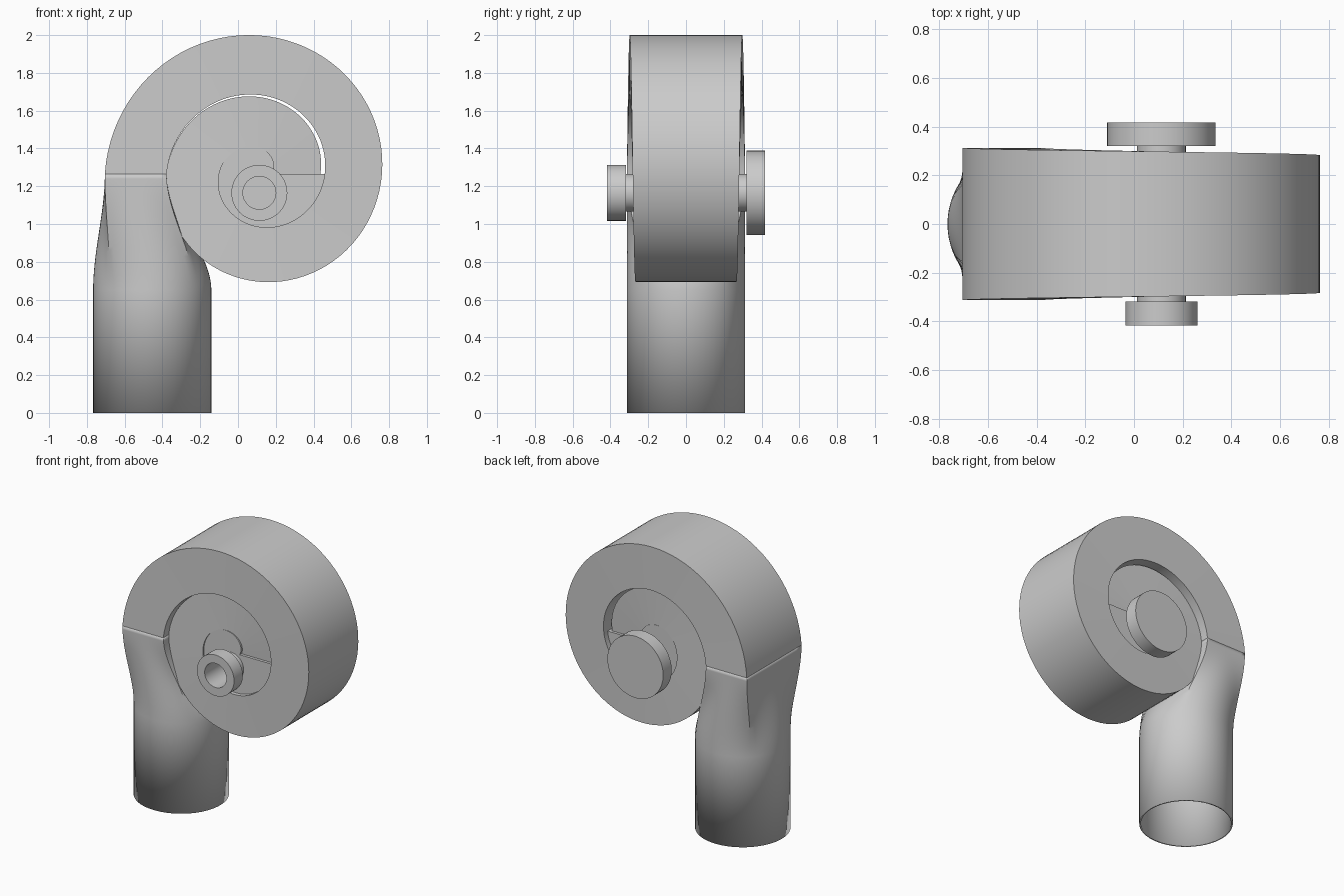
import bpy, bmesh
from math import pi, sin, cos, radians

if "Cube" in bpy.data.objects:
    bpy.data.objects.remove(bpy.data.objects["Cube"])

CX, CZ = 0.11, 1.265          # spiral centre
HX, HZ = 0.113, 1.165         # hub centre


def r_out(q): return 0.815 - 0.0815 * q     # q = quarter turns from the left
def r_in(q): return 0.488 - 0.0695 * q
def half_width(q): return 0.313 - 0.0155 * q


def spiral(r, q):
    a = pi - q * pi / 2
    return CX + r * cos(a), CZ + r * sin(a)


def loft(name, rings, closed=True, caps=()):
    """Skin a list of rings of points; caps lists the ring indices to fill."""
    bm = bmesh.new()
    vs = [[bm.verts.new(p) for p in ring] for ring in rings]
    n = len(vs[0])
    for a, b in zip(vs, vs[1:]):
        for i in range(n):
            j = (i + 1) % n
            bm.faces.new((a[i], a[j], b[j], b[i]))
    for c in caps:
        bm.faces.new(vs[c])
    bmesh.ops.remove_doubles(bm, verts=bm.verts, dist=1e-5)
    bmesh.ops.recalc_face_normals(bm, faces=bm.faces)
    me = bpy.data.meshes.new(name)
    bm.to_mesh(me)
    bm.free()
    ob = bpy.data.objects.new(name, me)
    bpy.context.collection.objects.link(ob)
    smooth(ob)
    return ob


def smooth(ob):
    bpy.ops.object.select_all(action='DESELECT')
    ob.select_set(True)
    bpy.context.view_layer.objects.active = ob
    bpy.ops.object.shade_smooth_by_angle(angle=radians(30))


# Inlet pipe: round at the bottom, easing into the rectangular scroll mouth
N, R, PX = 64, 0.313, -0.454
x0, x1 = CX - r_out(0), CX - r_in(0)
Z0 = 0.65


def inlet_ring(z):
    t = max(0.0, (z - Z0) / (CZ - Z0))
    t = t * t * (3 - 2 * t)
    ring = []
    for i in range(N):
        a = 2 * pi * i / N
        c, s = cos(a), sin(a)
        m = max(abs(c), abs(s))
        rx = (x0 + x1) / 2 + (x1 - x0) / 2 * c / m
        ry = half_width(0) * s / m
        ring.append(((1 - t) * (PX + R * c) + t * rx, (1 - t) * R * s + t * ry, z))
    return ring


levels = [0] + [Z0 + (CZ - Z0) * i / 24 for i in range(25)]
inlet = loft("inlet_pipe", [inlet_ring(z) for z in levels])
wall = inlet.modifiers.new("wall", 'SOLIDIFY')
wall.thickness = 0.012
wall.offset = -1

# Scroll duct: tapering rectangular section wound one and a half turns
rings = []
STEPS = 132
for i in range(STEPS + 1):
    q = 6 * i / STEPS
    w = half_width(q)
    (ox, oz), (ix, iz) = spiral(r_out(q), q), spiral(r_in(q), q)
    rings.append([(ox, -w, oz), (ox, w, oz), (ix, w, iz), (ix, -w, iz)])
loft("scroll_duct", rings, caps=(-1,))

# Core chamber: fills the inside of the scroll, bored for the shaft
cu = bpy.data.curves.new("core_chamber", 'CURVE')
cu.dimensions = '2D'
cu.fill_mode = 'BOTH'
cu.extrude = 0.24
outline = [spiral(r_in(2 + 4 * i / 88), 2 + 4 * i / 88) for i in range(89)]
bore = [(HX + 0.09 * cos(2 * pi * i / 48), HZ + 0.09 * sin(2 * pi * i / 48)) for i in range(48)]
for pts in (outline, bore):
    sp = cu.splines.new('POLY')
    sp.points.add(len(pts) - 1)
    for p, (x, z) in zip(sp.points, pts):
        p.co = (x, z, 0, 1)
    sp.use_cyclic_u = True
core = bpy.data.objects.new("core_chamber", cu)
core.rotation_euler = (pi / 2, 0, 0)
bpy.context.collection.objects.link(core)
bpy.ops.object.select_all(action='DESELECT')
core.select_set(True)
bpy.context.view_layer.objects.active = core
bpy.ops.object.convert(target='MESH')
smooth(bpy.context.view_layer.objects.active)

# Shaft: bored front collar, hollow axle and solid rear disc, turned about y
profile = [(0, 0.30), (0.087, 0.30), (0.087, -0.418), (0.148, -0.418), (0.148, -0.318),
           (0.10, -0.318), (0.10, 0.32), (0.223, 0.32), (0.223, 0.418), (0, 0.418)]
turned = [[(HX + r * cos(2 * pi * i / 64), y, HZ + r * sin(2 * pi * i / 64))
           for i in range(64)] for r, y in profile[1:-1]]
loft("shaft_and_hubs", turned, caps=(0, -1))
